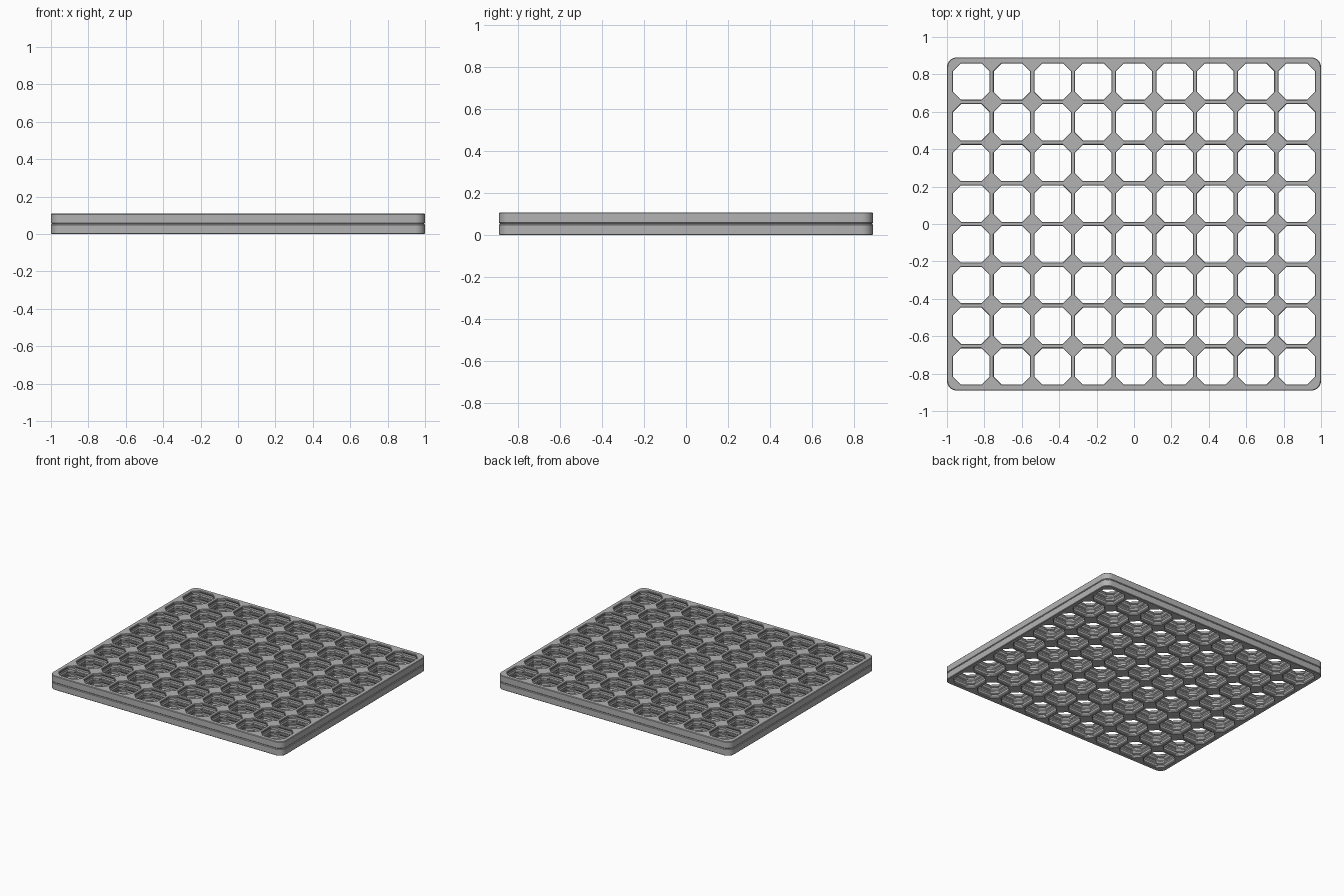
import bpy, bmesh, math

cube = bpy.data.objects.get("Cube")
if cube:
    bpy.data.objects.remove(cube, do_unlink=True)

COLS, ROWS, PITCH = 9, 8, 28.0
MARGIN, RADIUS = 2.7, 7.0
SCALE = 2 / (COLS * PITCH + 2 * MARGIN)
GX, GY = COLS * PITCH / 2, ROWS * PITCH / 2      # half size of the cell field
THICK, GAP = 6.8, 0.4

grey = bpy.data.materials.new("plain grey")
grey.use_nodes = True
grey.diffuse_color = (0.45, 0.45, 0.45, 1)
grey.node_tree.nodes["Principled BSDF"].inputs["Base Color"].default_value = (0.45, 0.45, 0.45, 1)


def opening(cx, cy, wall, cut):
    """Octagonal cell opening: side pairs start at the lower edge, anticlockwise."""
    h = PITCH / 2
    a, b = h - wall, h - (cut - wall)
    pts = [(-b, -a), (b, -a), (a, -b), (a, b), (b, a), (-b, a), (-a, b), (-a, -b)]
    return [(cx + x, cy + y) for x, y in pts]


def outline(inset, steps=8):
    """Rounded rectangle as four corner arcs, starting lower left."""
    r = RADIUS - inset
    ox, oy = GX + MARGIN - RADIUS, GY + MARGIN - RADIUS
    arcs = []
    for k, (sx, sy) in enumerate([(-1, -1), (1, -1), (1, 1), (-1, 1)]):
        angles = [math.pi + (k + i / steps) * math.pi / 2 for i in range(steps + 1)]
        arcs.append([(sx * ox + r * math.cos(t), sy * oy + r * math.sin(t)) for t in angles])
    return arcs


def field_edges():
    """Cell boundary points along the four sides of the field."""
    xs = [-GX + i * PITCH for i in range(COLS + 1)]
    ys = [-GY + j * PITCH for j in range(ROWS + 1)]
    return [[(x, -GY) for x in xs], [(GX, y) for y in ys],
            [(x, GY) for x in reversed(xs)], [(-GX, y) for y in reversed(ys)]]


def lattice(name, levels, rim, base):
    """levels: (height, half wall, corner cut); rim: (height, inset)."""
    bm = bmesh.new()

    def face(points):
        bm.faces.new([bm.verts.new((x * SCALE, y * SCALE, (z + base) * SCALE))
                      for x, y, z in points])

    def flat(points, z, up):
        face([(x, y, z) for x, y in (points if up else points[::-1])])

    def wall(lower, upper, z0, z1):
        n = len(lower)
        for i in range(n):
            j = (i + 1) % n
            face([(*lower[i], z0), (*lower[j], z0), (*upper[j], z1), (*upper[i], z1)])

    h = PITCH / 2
    ends = [(levels[0], rim[0], False), (levels[-1], rim[-1], True)]
    # cells: flat web on both ends, stepped walls between them
    for i in range(COLS):
        for j in range(ROWS):
            cx, cy = -GX + (i + 0.5) * PITCH, -GY + (j + 0.5) * PITCH
            square = [(cx + sx * h, cy + sy * h) for sx, sy in [(-1, -1), (1, -1), (1, 1), (-1, 1)]]
            for (z, w, c), _, up in ends:
                o = opening(cx, cy, w, c)
                for k in range(4):
                    flat([square[k], square[(k + 1) % 4], o[2 * k + 1], o[2 * k]], z, up)
                    flat([square[k], o[2 * k], o[2 * k - 1]], z, up)
            for (z0, w0, c0), (z1, w1, c1) in zip(levels, levels[1:]):
                wall(opening(cx, cy, w0, c0)[::-1], opening(cx, cy, w1, c1)[::-1], z0, z1)
    # border strip around the field
    for _, (z, inset), up in ends:
        arcs, edges = outline(inset), field_edges()
        for k in range(4):
            flat([arcs[k][-1], arcs[(k + 1) % 4][0]] + edges[k][::-1], z, up)
            for a, b in zip(arcs[k], arcs[k][1:]):
                flat([a, b, edges[k][0]], z, up)
    # outer rim
    for (z0, i0), (z1, i1) in zip(rim, rim[1:]):
        wall(sum(outline(i0), []), sum(outline(i1), []), z0, z1)

    bmesh.ops.remove_doubles(bm, verts=bm.verts, dist=1e-5)
    mesh = bpy.data.meshes.new(name)
    bm.to_mesh(mesh)
    bm.free()
    mesh.materials.append(grey)
    obj = bpy.data.objects.new(name, mesh)
    bpy.context.collection.objects.link(obj)
    bpy.ops.object.select_all(action='DESELECT')
    obj.select_set(True)
    bpy.context.view_layer.objects.active = obj
    bpy.ops.object.shade_smooth_by_angle(angle=math.radians(25))


# wall profile of half a plate, mirrored for the other half
half = [(0, 1.1, 8.0), (0.4, 1.5, 8.4), (1.4, 1.5, 8.4), (2.0, 1.08, 8.4),
        (2.4, 0.8, 7.2), (2.6, 0.8, 5.7)]
profile = half + [(THICK - z, w, c) for z, w, c in reversed(half)]
rim = [(0, 0.5), (0.5, 0), (THICK - 0.5, 0), (THICK, 0.5)]

lattice("lower_plate", profile, rim, 0)
lattice("upper_plate", profile, rim, THICK + GAP)
# thin layer joining the two plates
lattice("middle_layer", [(0, 1.1, 8.0), (GAP, 1.1, 8.0)], [(0, 0.7), (GAP, 0.7)], THICK)
